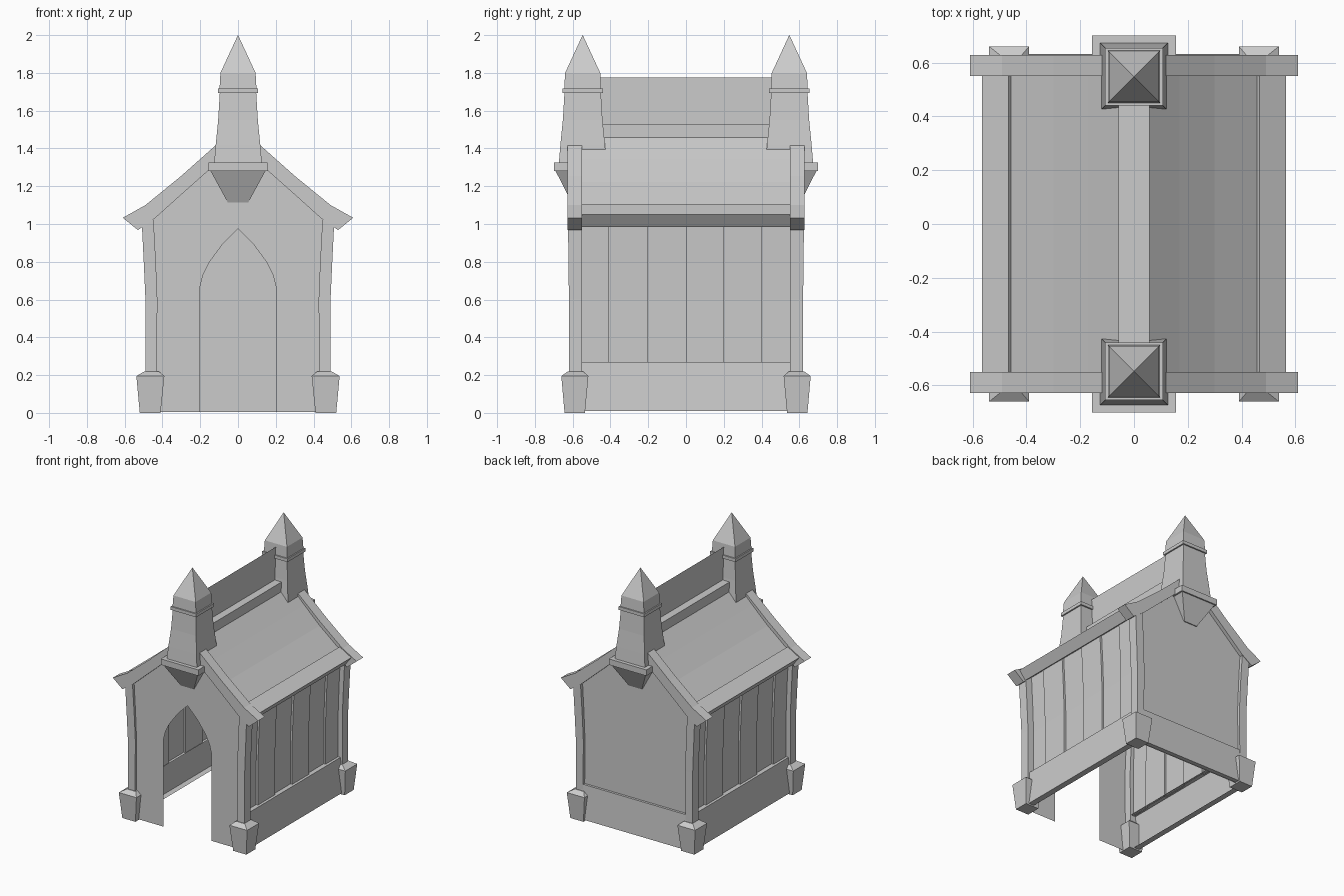
import bpy, bmesh

if "Cube" in bpy.data.objects:
    bpy.data.objects.remove(bpy.data.objects["Cube"])


def build(name, verts, faces):
    me = bpy.data.meshes.new(name)
    bm = bmesh.new()
    vs = [bm.verts.new(v) for v in verts]
    for f in faces:
        bm.faces.new([vs[i] for i in f])
    bmesh.ops.recalc_face_normals(bm, faces=bm.faces)
    bm.to_mesh(me)
    bm.free()
    ob = bpy.data.objects.new(name, me)
    bpy.context.collection.objects.link(ob)
    return ob


def prism(name, prof, y0, y1):
    """Closed x-z profile extruded along y."""
    n = len(prof)
    v = [(x, y, z) for y in (y0, y1) for x, z in prof]
    f = [tuple(range(n)), tuple(range(n, 2 * n))]
    f += [(i, (i + 1) % n, n + (i + 1) % n, n + i) for i in range(n)]
    return build(name, v, f)


def sheet(name, prof, y0, y1):
    """Open x-z line swept along y."""
    n = len(prof)
    v = [(x, y, z) for y in (y0, y1) for x, z in prof]
    return build(name, v, [(i, i + 1, n + i + 1, n + i) for i in range(n - 1)])


def loft(name, rings, sx=1, sy=1):
    """Stack of rectangles (z, x0, x1, y0, y1), optionally mirrored."""
    v, f = [], []
    for z, x0, x1, y0, y1 in rings:
        v += [(sx * x, sy * y, z) for x, y in ((x0, y0), (x1, y0), (x1, y1), (x0, y1))]
    for k in range(len(rings) - 1):
        for i in range(4):
            a, b = 4 * k + i, 4 * k + (i + 1) % 4
            f.append((a, b, b + 4, a + 4))
    m = len(v)
    f += [(0, 1, 2, 3), (m - 4, m - 3, m - 2, m - 1)]
    return build(name, v, f)


def mirrored(half):
    """Complete a right-hand profile with its left-hand reflection."""
    return half + [(-x, z) for x, z in reversed(half) if x != 0]


# Gable walls: front with pointed doorway, back solid
outer = [(0.435, 0.005), (0.435, 0.6), (0.455, 1.05), (0.16, 1.31), (0, 1.42)]
door = [(0, 0.975), (0.08, 0.895), (0.15, 0.80), (0.185, 0.73), (0.2, 0.67), (0.2, 0.005)]
left = [(-x, z) for x, z in reversed(outer[:-1])]
arch = [(-x, z) for x, z in reversed(door)] + door[1:]
front = outer + left + arch
build("front_wall", [(x, -0.605, z) for x, z in front], [tuple(range(len(front)))])
back = outer + left
build("back_wall", [(x, 0.6, z) for x, z in back], [tuple(range(len(back)))])

# Skirts along the back and both sides
build("back_skirt",
      [(x, y, z) for x in (-0.45, 0.45)
       for y, z in ((0.6, 0.01), (0.632, 0.01), (0.618, 0.27), (0.6, 0.27))],
      [(0, 1, 5, 4), (1, 2, 6, 5), (2, 3, 7, 6)])
for s in (1, -1):
    sheet("side_skirt", [(s * x, z) for x, z in
          ((0.45, 0.01), (0.495, 0.01), (0.475, 0.27), (0.435, 0.27))], -0.57, 0.57)

    # Side planks, alternately raised
    edges = [-0.55, -0.41, -0.205, 0, 0.2, 0.4, 0.55]
    v, f = [], []
    for i in range(6):
        d = 0.015 * (i % 2)
        for y in edges[i:i + 2]:
            v += [(s * (x + d), s * y, z) for x, z in
                  ((0.44, 0.265), (0.44, 0.6), (0.447, 0.8), (0.46, 1.06))]
    for c in range(11):
        f += [(4 * c + k, 4 * c + k + 1, 4 * c + k + 5, 4 * c + k + 4) for k in range(3)]
    build("side_planks", v, f)

    # Roof slope and raised eave board
    sheet("roof_slope", [(s * x, z) for x, z in
          ((0, 1.51), (0.055, 1.46), (0.17, 1.345), (0.3, 1.222), (0.465, 1.088))], -0.56, 0.56)
    prism("eave_board", [(s * x, z) for x, z in
          ((0.455, 1.09), (0.467, 1.106), (0.565, 1.05), (0.515, 0.985), (0.45, 1.035))],
          -0.56, 0.56)

# Ridge cap and thin crest
prism("ridge_cap", [(-0.058, 1.44), (0.058, 1.44), (0.058, 1.53), (-0.058, 1.53)], -0.46, 0.46)
sheet("ridge_crest", [(0, 1.53), (0, 1.775)], -0.46, 0.46)

# Curved barge boards on the gable ends
top = [(0, 1.52), (0.12, 1.415), (0.3, 1.255), (0.49, 1.10), (0.61, 1.033)]
low = [(0.53, 0.968), (0.44, 1.03), (0.32, 1.138), (0.16, 1.28), (0, 1.42)]
half = top + low
barge = half + [(-x, z) for x, z in reversed(half[1:-1])]
n = len(barge)

for sy in (1, -1):
    prism("barge_board", barge, sy * 0.55, sy * 0.628)

    # Corner posts and feet
    for sx in (1, -1):
        loft("corner_post", [(0.18, 0.43, 0.49, 0.55, 0.62), (0.6, 0.427, 0.49, 0.55, 0.62),
                             (0.8, 0.435, 0.499, 0.55, 0.622),
                             (1.02, 0.447, 0.51, 0.55, 0.625)], sx, sy)
        loft("corner_foot", [(0, 0.41, 0.52, 0.535, 0.643), (0.195, 0.39, 0.538, 0.517, 0.66),
                             (0.22, 0.42, 0.495, 0.545, 0.625)], sx, sy)

    # Turrets: flared shaft, collar, pointed cap
    def square(z, r):
        return (z, -r, r, 0.547 - r, 0.547 + r)
    loft("turret_shaft", [square(z, r) for z, r in
         ((1.30, 0.128), (1.42, 0.118), (1.55, 0.105), (1.70, 0.096))], 1, sy)
    loft("turret_collar", [square(1.693, 0.107), square(1.718, 0.107)], 1, sy)
    loft("turret_head", [square(1.71, 0.098), square(1.80, 0.093), square(2.0, 0.0005)], 1, sy)

    # Ledge and corbel carrying each turret
    loft("turret_ledge", [(1.28, -0.157, 0.157, 0.57, 0.70),
                          (1.325, -0.157, 0.157, 0.57, 0.70)], 1, sy)
    loft("turret_corbel", [(1.115, -0.055, 0.055, 0.57, 0.607),
                           (1.28, -0.145, 0.145, 0.57, 0.69)], 1, sy)
